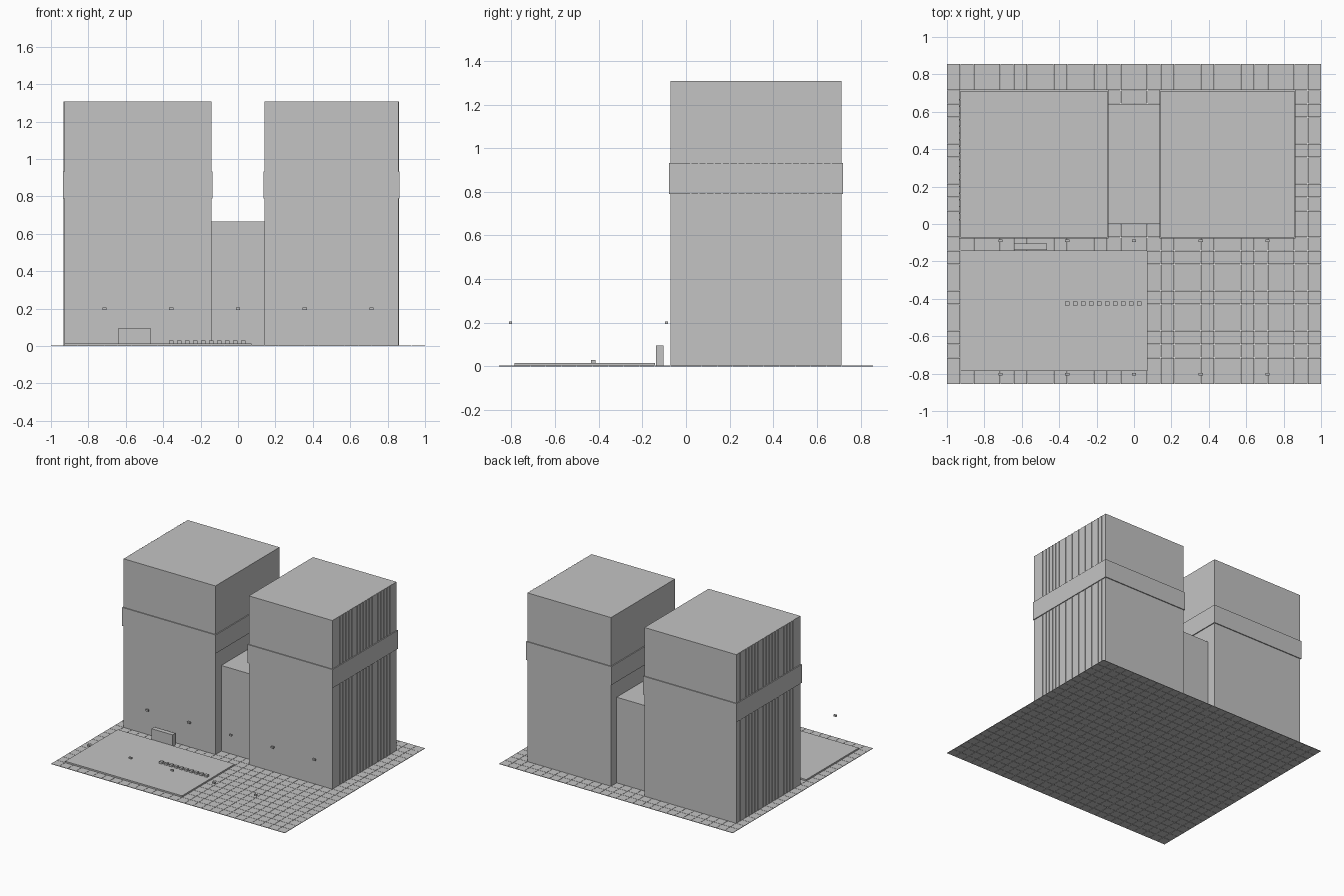
import bpy, bmesh

if "Cube" in bpy.data.objects:
    bpy.data.objects.remove(bpy.data.objects["Cube"])

U = 1 / 14          # one paving tile
G = 0.0036          # paving thickness

grey = bpy.data.materials.new("concrete grey")
grey.diffuse_color = (0.55, 0.55, 0.55, 1)
grey.use_nodes = True
grey.node_tree.nodes["Principled BSDF"].inputs["Base Color"].default_value = grey.diffuse_color


def add_box(bm, x0, x1, y0, y1, z0, z1):
    v = [bm.verts.new((x, y, z)) for z in (z0, z1)
         for x, y in ((x0, y0), (x1, y0), (x1, y1), (x0, y1))]
    bm.faces.new(v[3::-1])
    bm.faces.new(v[4:])
    for i in range(4):
        j = (i + 1) % 4
        bm.faces.new((v[i], v[j], v[j + 4], v[i + 4]))


def make(name, boxes):
    bm = bmesh.new()
    for b in boxes:
        add_box(bm, *b)
    me = bpy.data.meshes.new(name)
    bm.to_mesh(me)
    bm.free()
    me.materials.append(grey)
    ob = bpy.data.objects.new(name, me)
    bpy.context.collection.objects.link(ob)


# Paving: 28 x 24 separate tiles with thin joints
j = 0.001
make("paving_tiles", [((c - 14) * U + j, (c - 13) * U - j,
                       (r - 12) * U + j, (r - 11) * U - j, 0, G)
                      for c in range(28) for r in range(24)])

# Raised plaza slab
make("plaza_slab", [(-13 * U, U, -11 * U, -2 * U, G, 0.0145)])

# Towers, each with an overhanging band and fins on its outer side
Y0, Y1, TOP = -U, 0.712, 1.307
for side, x0, x1, outer in (("left", -13 * U, -2 * U, -13 * U),
                            ("right", 2 * U, 12 * U, 12 * U)):
    make(side + "_tower", [(x0, x1, Y0, Y1, G, TOP)])
    o = 0.0071
    make(side + "_tower_band", [(x0 - o, x1 + o, Y0 - o, Y1 + o, 0.789, 0.932)])
    fins = []
    for i in range(19):
        y = 0.022 + i * U / 2
        fins.append((outer - 0.0036, outer + 0.0036,
                     y - 0.0036, y + 0.0036, G, TOP))
    make(side + "_tower_fins", fins)

# Lower link between the towers
make("link_block", [(-2 * U, 2 * U, 0, 9 * U, G, 0.665)])

# Sign wall at the back of the plaza
make("sign_wall", [(-9 * U, -6.5 * U, -0.138, -0.103, G, 0.095)])

# Row of small bollards
make("bollards", [(-0.357 + i * 0.0428 - 0.0125, -0.357 + i * 0.0428 + 0.0125,
                   -0.436, -0.414, 0.0145, 0.03) for i in range(10)])

# Floating lamp heads in two rows
make("lamp_heads", [(x * U - 0.0115, x * U + 0.0115,
                     y * U - 0.0072, y * U + 0.0072, 0.194, 0.206)
                    for x in (-10, -5, 0, 5, 10) for y in (-11.25, -1.25)])
